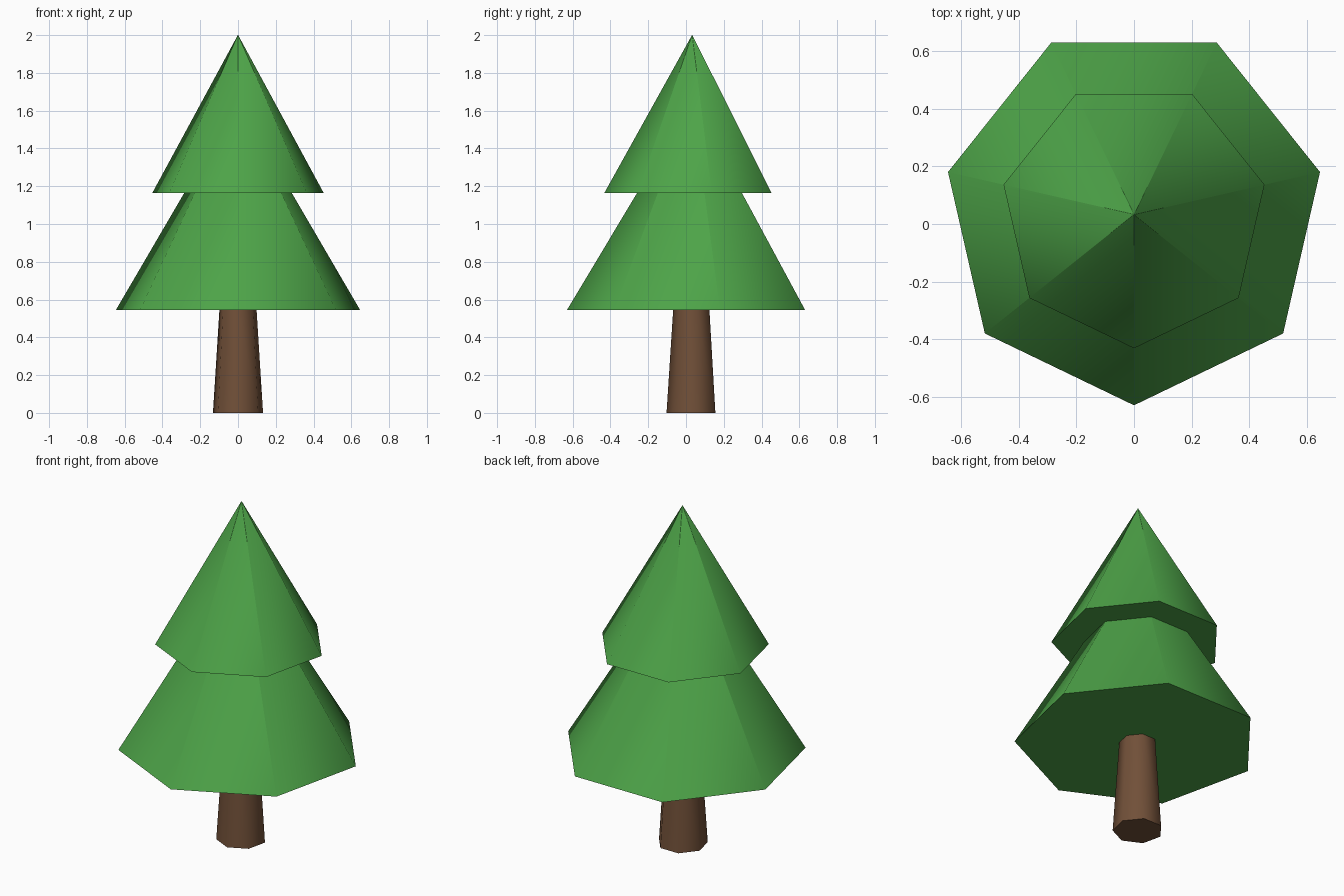
import bpy
import math

if "Cube" in bpy.data.objects:
    bpy.data.objects.remove(bpy.data.objects["Cube"], do_unlink=True)

SIDES = 7
CENTRE_Y = 0.033
TIP = 0.001


def material(name, colour):
    mat = bpy.data.materials.new(name)
    mat.use_nodes = True
    mat.diffuse_color = colour
    mat.node_tree.nodes["Principled BSDF"].inputs["Base Color"].default_value = colour
    return mat


def tapered_part(name, low, high, bottom_radius, top_radius, mat):
    """Seven-sided cone or frustum with one corner facing the front."""
    bpy.ops.mesh.primitive_cone_add(
        vertices=SIDES, radius1=bottom_radius, radius2=top_radius,
        depth=high - low, end_fill_type='NGON',
        location=(0, CENTRE_Y, (low + high) / 2), rotation=(0, 0, math.pi))
    part = bpy.context.object
    part.name = name
    part.data.materials.append(mat)
    # Soft around the sides, sharp at the rims
    bpy.ops.object.shade_smooth_by_angle(angle=math.radians(55))
    return part


green = material("leaf green", (0.075, 0.37, 0.065, 1))
brown = material("bark brown", (0.165, 0.08, 0.04, 1))

# Trunk and the two tiers of foliage
tapered_part("trunk", 0, 0.56, 0.136, 0.1, brown)
tapered_part("lower_foliage", 0.545, 1.65, 0.663, TIP, green)
tapered_part("upper_foliage", 1.165, 2.0, 0.465, TIP, green)
